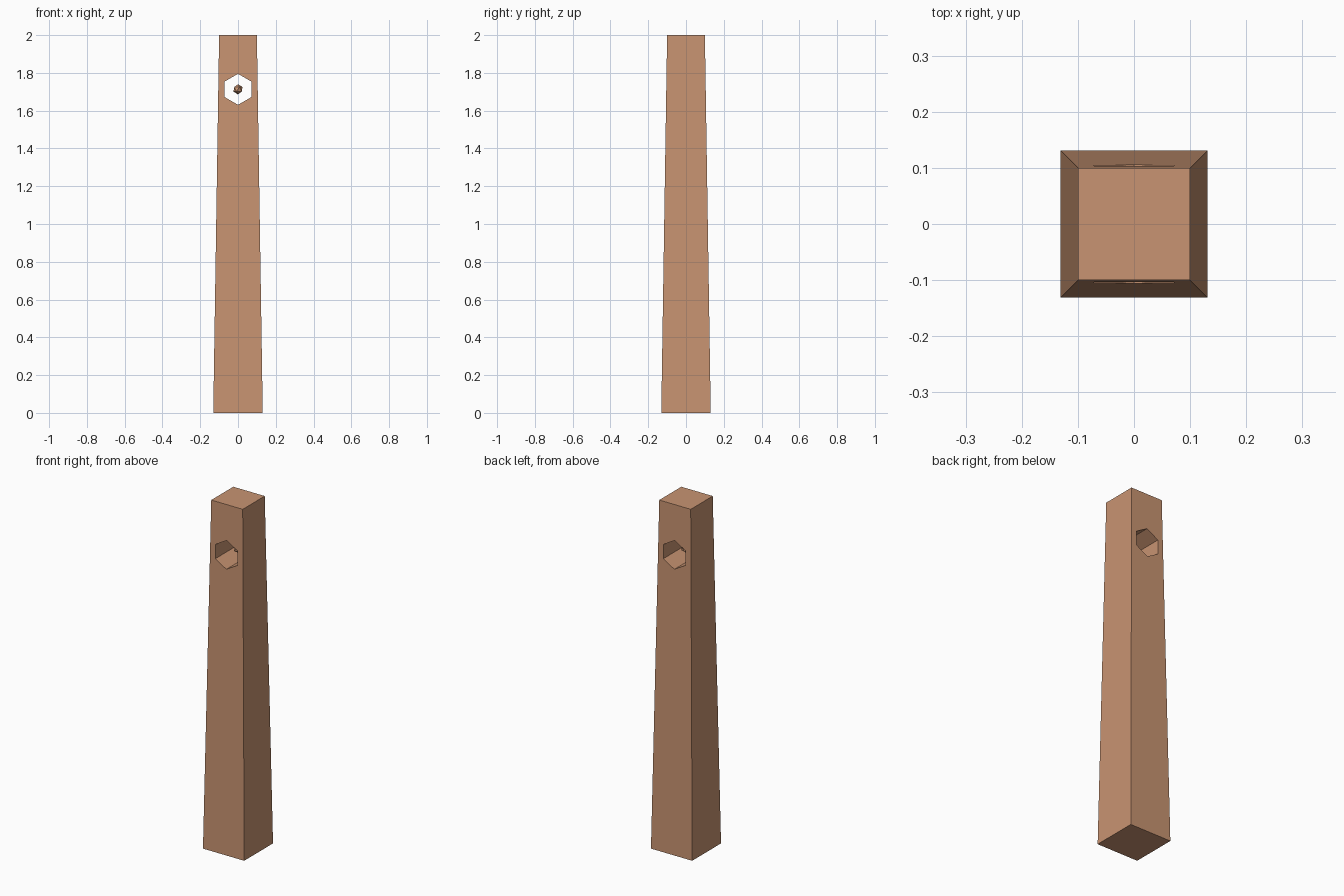
import bpy
import math

default = bpy.data.objects.get("Cube")
if default:
    bpy.data.objects.remove(default, do_unlink=True)

# One warm wood colour
wood = bpy.data.materials.new("warm_wood")
wood.use_nodes = True
colour = (0.58, 0.296, 0.168, 1)
wood.diffuse_color = colour
wood.node_tree.nodes["Principled BSDF"].inputs["Base Color"].default_value = colour

HEIGHT, BASE, TIP = 2.0, 0.131, 0.1     # half widths at the base and tip
HOLE_Z, HOLE_R = 1.713, 0.082


def finish(name):
    obj = bpy.context.object
    obj.name = obj.data.name = name
    obj.data.materials.append(wood)
    return obj


# Tapered square post
bpy.ops.mesh.primitive_cube_add(size=2, location=(0, 0, HEIGHT / 2))
post = finish("tapered_post")
for v in post.data.vertices:
    half = TIP if v.co.z > 0 else BASE
    v.co = (v.co.x * half, v.co.y * half, v.co.z * HEIGHT / 2)

# Hexagonal hole from front to back
bpy.ops.mesh.primitive_cylinder_add(vertices=6, radius=HOLE_R, depth=1,
                                    location=(0, 0, HOLE_Z),
                                    rotation=(math.pi / 2, 0, 0))
cutter = finish("hole_cutter")
cutter.hide_render = True
cut = post.modifiers.new("hole", 'BOOLEAN')
cut.operation = 'DIFFERENCE'
cut.solver = 'EXACT'
cut.object = cutter
bpy.context.view_layer.objects.active = post
bpy.ops.object.modifier_apply(modifier=cut.name)
bpy.data.objects.remove(cutter, do_unlink=True)

# Small faceted bead in the middle of the hole
bpy.ops.mesh.primitive_ico_sphere_add(subdivisions=1, radius=0.027,
                                      location=(0, 0, HOLE_Z))
finish("hole_bead")
